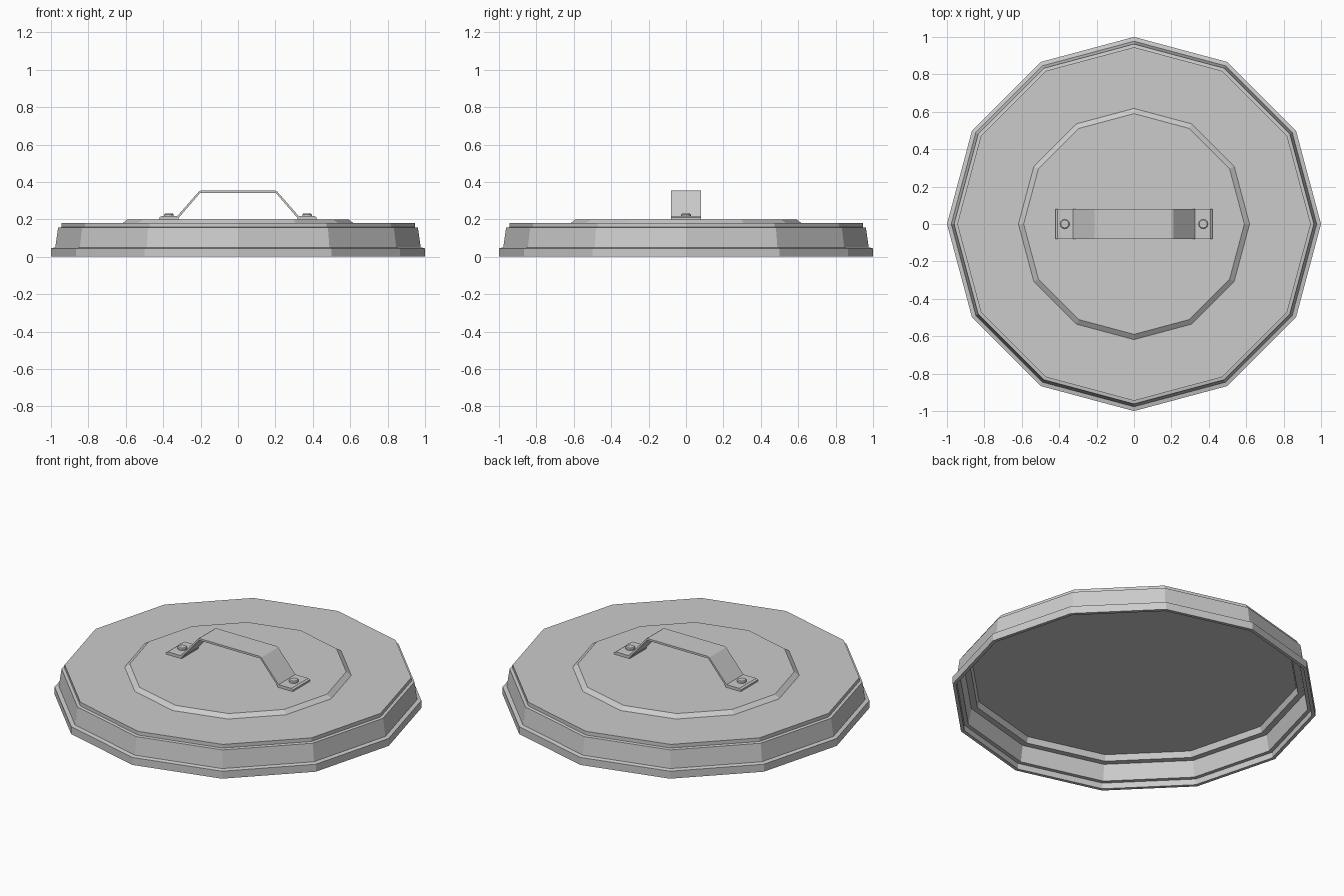
import bpy, bmesh
from math import cos, sin, pi

if "Cube" in bpy.data.objects:
    bpy.data.objects.remove(bpy.data.objects["Cube"])

SIDES = 12


def finish(name, bm):
    bmesh.ops.remove_doubles(bm, verts=bm.verts, dist=1e-5)
    bmesh.ops.recalc_face_normals(bm, faces=bm.faces)
    mesh = bpy.data.meshes.new(name)
    bm.to_mesh(mesh)
    bm.free()
    obj = bpy.data.objects.new(name, mesh)
    bpy.context.collection.objects.link(obj)
    return obj


def lathe(name, profile, sides, cx=0.0):
    """Stack polygon rings along an (r, z) profile and cap both ends."""
    bm = bmesh.new()
    rings = [[bm.verts.new((cx + r * cos(2 * pi * i / sides), r * sin(2 * pi * i / sides), z))
              for i in range(sides)] for r, z in profile]
    for a, b in zip(rings, rings[1:]):
        for i in range(sides):
            j = (i + 1) % sides
            bm.faces.new((a[i], a[j], b[j], b[i]))
    bm.faces.new(rings[0])
    bm.faces.new(rings[-1])
    return finish(name, bm)


def extrude_y(name, outline, half_width):
    """Extrude a closed (x, z) outline across y."""
    bm = bmesh.new()
    face = bm.faces.new([bm.verts.new((x, -half_width, z)) for x, z in outline])
    new = bmesh.ops.extrude_face_region(bm, geom=[face])["geom"]
    bmesh.ops.translate(bm, vec=(0, 2 * half_width, 0),
                        verts=[v for v in new if isinstance(v, bmesh.types.BMVert)])
    return finish(name, bm)


# Hollow stepped lid: inner ceiling, down the inside, around the rim, up the outside
lathe("lid", [
    (0.895, 0.165), (0.905, 0.13), (0.94, 0.13), (0.957, 0.035), (0.98, 0.035), (0.98, 0.0),
    (1.0, 0.0), (1.0, 0.045), (0.977, 0.05), (0.962, 0.155), (0.945, 0.158), (0.945, 0.18),
    (0.618, 0.18), (0.59, 0.2)], SIDES)

# Bent strap handle, right half mirrored to the left
upper = [(0.20, 0.353), (0.21, 0.348), (0.325, 0.217), (0.41, 0.217), (0.42, 0.210)]
lower = [(0.42, 0.198), (0.318, 0.198), (0.317, 0.208), (0.205, 0.338), (0.20, 0.341)]
right = upper + lower
left = [(-x, z) for x, z in reversed(right)]
extrude_y("handle", right + left, 0.08)

# Rivets holding the handle feet
for side, x in (("left", -0.37), ("right", 0.37)):
    lathe(f"rivet_{side}", [(0.026, 0.212), (0.026, 0.225), (0.021, 0.23)], 12, x)
